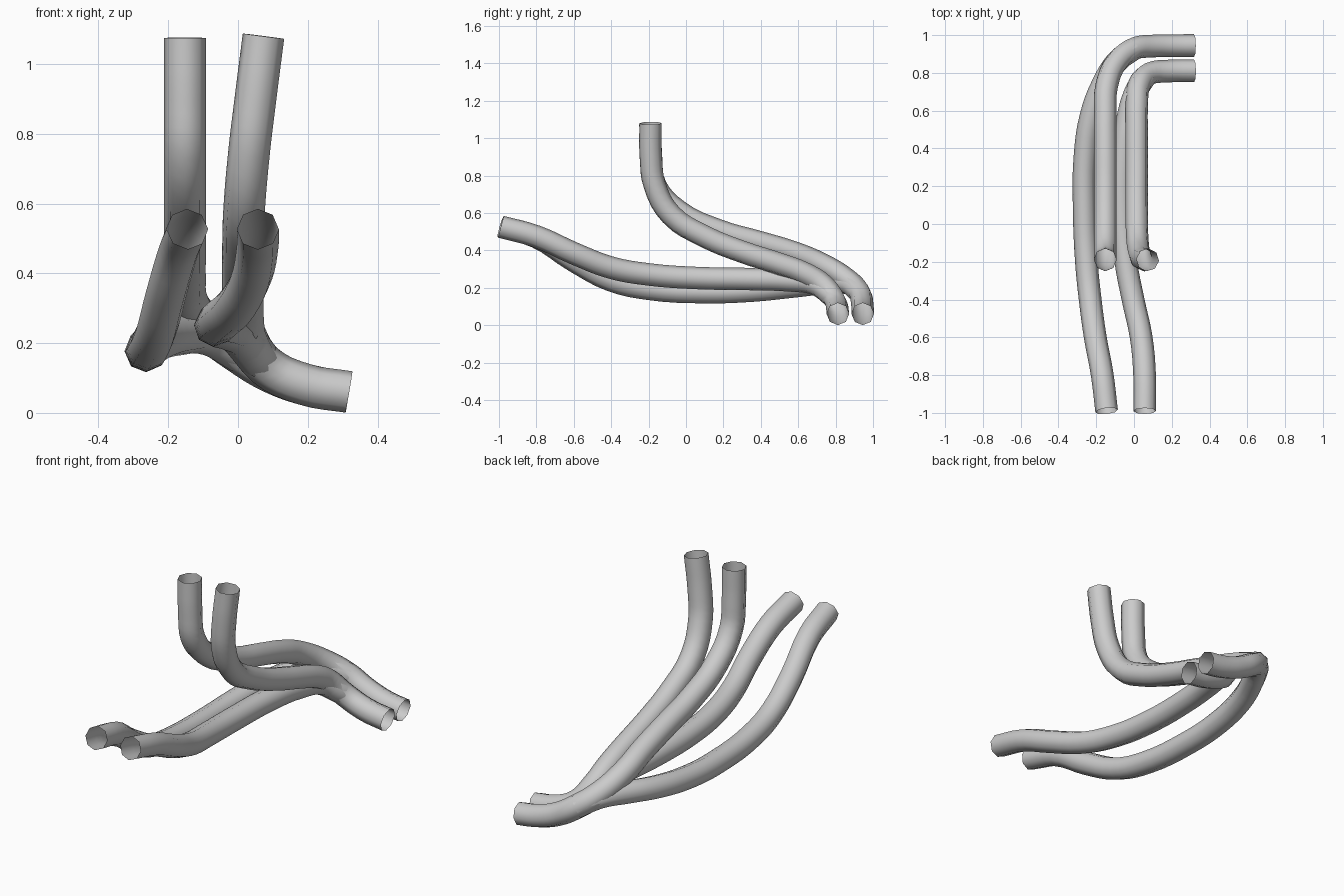
import bpy

R = 0.06  # pipe radius


def pipe(name, pts):
    """Open eight-sided smooth tube swept along a path."""
    cu = bpy.data.curves.new(name, 'CURVE')
    cu.dimensions = '3D'
    cu.bevel_depth = R
    cu.bevel_resolution = 2
    cu.resolution_u = 4
    cu.use_fill_caps = False
    sp = cu.splines.new('BEZIER')
    sp.bezier_points.add(len(pts) - 1)
    for bp, p in zip(sp.bezier_points, pts):
        bp.co = p
        bp.handle_left_type = bp.handle_right_type = 'AUTO'
    ob = bpy.data.objects.new(name, cu)
    bpy.context.collection.objects.link(ob)
    bpy.ops.object.select_all(action='DESELECT')
    ob.select_set(True)
    bpy.context.view_layer.objects.active = ob
    bpy.ops.object.convert(target='MESH')
    bpy.ops.object.shade_smooth()


# upright pipes running back and out to the side outlets
pipe("upright_pipe_left", [
    (-.152, -.19, 1.075), (-.152, -.187, .9), (-.152, -.165, .75), (-.152, -.04, .61),
    (-.152, .18, .505), (-.152, .39, .445), (-.152, .58, .388), (-.145, .73, .325),
    (-.09, .86, .245), (0, .928, .175), (.1, .942, .115), (.21, .944, .077), (.318, .945, .06)])
pipe("upright_pipe_right", [
    (.073, -.19, 1.08), (.05, -.188, .9), (.032, -.168, .75), (.018, -.08, .59),
    (.014, .1, .475), (.014, .3, .393), (.014, .5, .328), (.015, .63, .28),
    (.027, .735, .215), (.08, .795, .135), (.19, .81, .082), (.318, .812, .06)])

# low front pipes sweeping back to merge with the uprights
pipe("front_pipe_left", [
    (-.145, -.99, .527), (-.168, -.8, .472), (-.205, -.6, .345), (-.232, -.4, .24),
    (-.252, -.2, .195), (-.264, .1, .177), (-.26, .35, .185), (-.228, .57, .207),
    (-.165, .74, .225), (-.09, .86, .225), (0, .928, .175)])
pipe("front_pipe_right", [
    (.057, -.99, .527), (.056, -.8, .475), (.038, -.6, .385), (-.005, -.4, .308),
    (-.043, -.2, .272), (-.064, .05, .253), (-.06, .35, .247), (-.035, .55, .24),
    (.005, .69, .22), (.06, .78, .155)])
